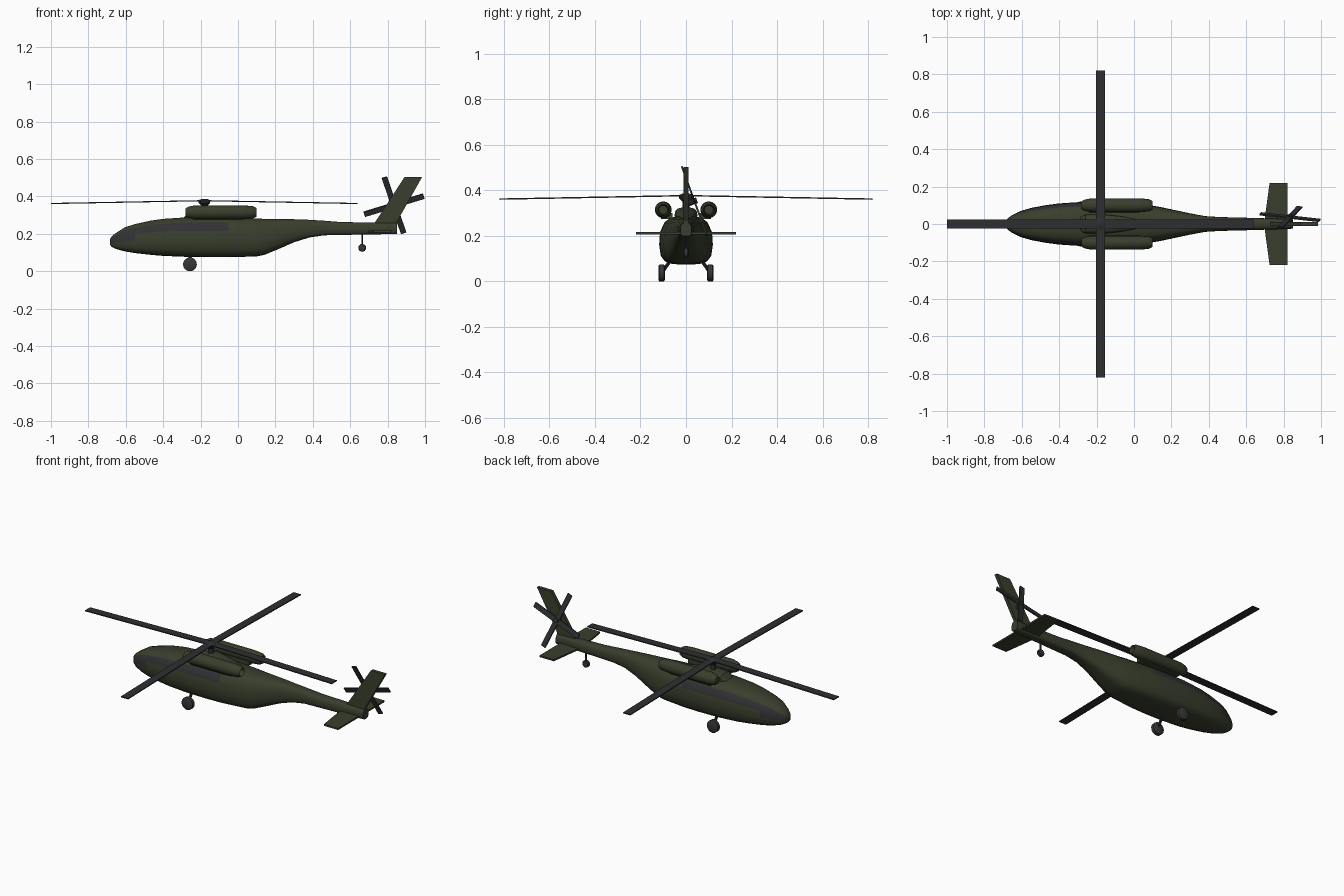
import bpy, bmesh, math
from mathutils import Vector, Matrix

if "Cube" in bpy.data.objects:
    bpy.data.objects.remove(bpy.data.objects["Cube"])


def material(name, rgb):
    m = bpy.data.materials.new(name)
    m.diffuse_color = (*rgb, 1)
    m.use_nodes = True
    m.node_tree.nodes["Principled BSDF"].inputs["Base Color"].default_value = m.diffuse_color
    return m


GREEN = material("olive green", (0.040, 0.049, 0.026))
GLASS = material("dark glass", (0.031, 0.031, 0.034))
BLACK = material("rotor black", (0.027, 0.028, 0.030))
TYRE = material("tyre grey", (0.037, 0.037, 0.038))


def finish(bm, name, mats, smooth=35):
    bmesh.ops.recalc_face_normals(bm, faces=bm.faces)
    me = bpy.data.meshes.new(name)
    bm.to_mesh(me)
    bm.free()
    ob = bpy.data.objects.new(name, me)
    bpy.context.collection.objects.link(ob)
    for m in mats:
        me.materials.append(m)
    if smooth:
        bpy.ops.object.select_all(action='DESELECT')
        ob.select_set(True)
        bpy.context.view_layer.objects.active = ob
        bpy.ops.object.shade_smooth_by_angle(angle=math.radians(smooth))
    return ob


def loft(name, rings, mats, rule=None, smooth=35):
    """Skin a list of equal-length closed rings, with end caps."""
    bm = bmesh.new()
    vs = [[bm.verts.new(p) for p in r] for r in rings]
    n = len(vs[0])
    for i in range(len(vs) - 1):
        for j in range(n):
            k = (j + 1) % n
            f = bm.faces.new((vs[i][j], vs[i][k], vs[i + 1][k], vs[i + 1][j]))
            if rule:
                f.material_index = rule(i, j)
    bm.faces.new(vs[0])
    bm.faces.new(vs[-1])
    return finish(bm, name, mats, smooth)


def lathe(name, origin, axis, profile, mat, sides=16):
    """Rings of (distance along axis, radius)."""
    rot = Vector(axis).normalized().to_track_quat('Z', 'Y').to_matrix()
    rings = [[Vector(origin) + rot @ Vector((r * math.cos(a), r * math.sin(a), d))
              for a in (2 * math.pi * k / sides for k in range(sides))]
             for d, r in profile]
    return loft(name, rings, [mat])


def rod(name, a, b, r, mat):
    d = Vector(b) - Vector(a)
    return lathe(name, a, d, [(0, r), (d.length, r)], mat, 10)


def plate(name, outline, offset, mat):
    """Flat outline given thickness along offset."""
    h = Vector(offset) / 2
    return loft(name, [[Vector(p) - h for p in outline],
                       [Vector(p) + h for p in outline]], [mat], smooth=0)


# Fuselage and tail boom: x, bottom, top, half width
stations = [(-0.685, 0.142, 0.172, 0.016), (-0.675, 0.130, 0.187, 0.030),
            (-0.655, 0.120, 0.203, 0.046), (-0.605, 0.106, 0.235, 0.070),
            (-0.55, 0.097, 0.252, 0.086), (-0.47, 0.088, 0.270, 0.101),
            (-0.40, 0.082, 0.280, 0.110), (-0.28, 0.077, 0.288, 0.118),
            (-0.15, 0.075, 0.288, 0.118), (-0.05, 0.075, 0.286, 0.114),
            (0.10, 0.079, 0.282, 0.098), (0.14, 0.087, 0.280, 0.091),
            (0.22, 0.120, 0.279, 0.074), (0.30, 0.155, 0.278, 0.057),
            (0.38, 0.180, 0.275, 0.042), (0.46, 0.192, 0.270, 0.037),
            (0.55, 0.194, 0.263, 0.035), (0.72, 0.197, 0.260, 0.030),
            (0.85, 0.199, 0.258, 0.025)]
# Half cross-section as fractions of width and height
half = [(0.30, 0.0), (0.58, 0.015), (0.80, 0.07), (0.94, 0.18), (1.0, 0.40),
        (0.97, 0.66), (0.80, 0.87), (0.58, 0.96), (0.28, 1.0)]
section = half + [(-w, h) for w, h in reversed(half)]


def glass_rule(i, j):
    j = min(j, 16 - j)
    x = (stations[i][0] + stations[i + 1][0]) / 2
    return int((j == 5 and -0.68 < x < -0.05) or (j == 4 and x < -0.55))


loft("fuselage", [[(x, w * sw, b + (t - b) * sh) for sw, sh in section]
                  for x, b, t, w in stations], [GREEN, GLASS], glass_rule)

# Rotor mast fairing on the roof
loft("mast_fairing", [[(x, w * sw, 0.27 + h * sh) for sw, sh in section]
                      for x, w, h in [(-0.295, 0.035, 0.012), (-0.26, 0.05, 0.045),
                                      (-0.15, 0.05, 0.055), (-0.06, 0.04, 0.035),
                                      (0.05, 0.02, 0.012)]], [GREEN])

for s, side in ((1, "right"), (-1, "left")):
    # Engine nacelles with hollow exhaust
    lathe(side + "_engine", (-0.28, s * 0.1, 0.315), (1, 0, 0),
          [(0, 0.021), (0.015, 0.030), (0.05, 0.037), (0.31, 0.037),
           (0.36, 0.033), (0.378, 0.024), (0.35, 0.019)], GREEN)
    plate(side + "_engine_mount",
          [(-0.24, s * 0.085, 0.275), (0.03, s * 0.085, 0.275),
           (0.03, s * 0.085, 0.30), (-0.24, s * 0.085, 0.30)], (0, 0.05, 0), GREEN)
    # Main wheels and struts
    lathe(side + "_main_wheel", (-0.257, s * 0.107 - 0.014, 0.037), (0, 1, 0),
          [(0, 0.031), (0.004, 0.037), (0.024, 0.037), (0.028, 0.031)], TYRE)
    rod(side + "_main_strut", (-0.257, s * 0.105, 0.04), (-0.257, s * 0.06, 0.105), 0.008, BLACK)
    # Stabiliser halves
    plate(side + "_stabiliser",
          [(0.695, 0, 0.212), (0.82, 0, 0.212), (0.82, s * 0.22, 0.212),
           (0.725, s * 0.22, 0.212)], (0, 0, 0.010), GREEN)

# Tail fin
plate("tail_fin", [(0.70, 0, 0.225), (0.85, 0, 0.225), (0.85, 0, 0.265),
                   (0.984, 0, 0.503), (0.89, 0, 0.503), (0.735, 0, 0.265)],
      (0, 0.02, 0), GREEN)

# Tail wheel
lathe("tail_wheel", (0.664, -0.010, 0.125), (0, 1, 0),
      [(0, 0.017), (0.003, 0.021), (0.017, 0.021), (0.02, 0.017)], TYRE)
rod("tail_strut", (0.664, 0, 0.125), (0.664, 0, 0.21), 0.005, BLACK)

# Main rotor: mast, hub and four drooping blades
lathe("main_rotor_hub", (-0.18, 0, 0.30), (0, 0, 1),
      [(0, 0.016), (0.05, 0.016), (0.064, 0.030), (0.080, 0.030), (0.086, 0.016)], BLACK)
for k in range(4):
    m = Matrix.Translation((-0.18, 0, 0)) @ Matrix.Rotation(k * math.pi / 2, 4, 'Z')
    plate("main_blade_%d" % (k + 1),
          [m @ Vector(p) for p in ((0.01, -0.024, 0.377), (0.82, -0.024, 0.362),
                                   (0.82, 0.024, 0.362), (0.01, 0.024, 0.377))],
          (0, 0, 0.006), BLACK)

# Canted tail rotor on the right of the fin
tilt = Matrix.Translation((0.834, 0.037, 0.353)) @ Matrix.Rotation(math.radians(20), 4, 'X')
normal = tilt.to_3x3() @ Vector((0, 1, 0))
for k in range(4):
    m = tilt @ Matrix.Rotation(math.radians(-18 + 90 * k), 4, 'Y')
    plate("tail_blade_%d" % (k + 1),
          [m @ Vector(p) for p in ((0, 0, -0.015), (0.167, 0, -0.015),
                                   (0.167, 0, 0.015), (0, 0, 0.015))],
          normal * 0.008, BLACK)
rod("tail_rotor_shaft", (0.834, 0, 0.34), tilt.translation + normal * 0.012, 0.014, BLACK)
